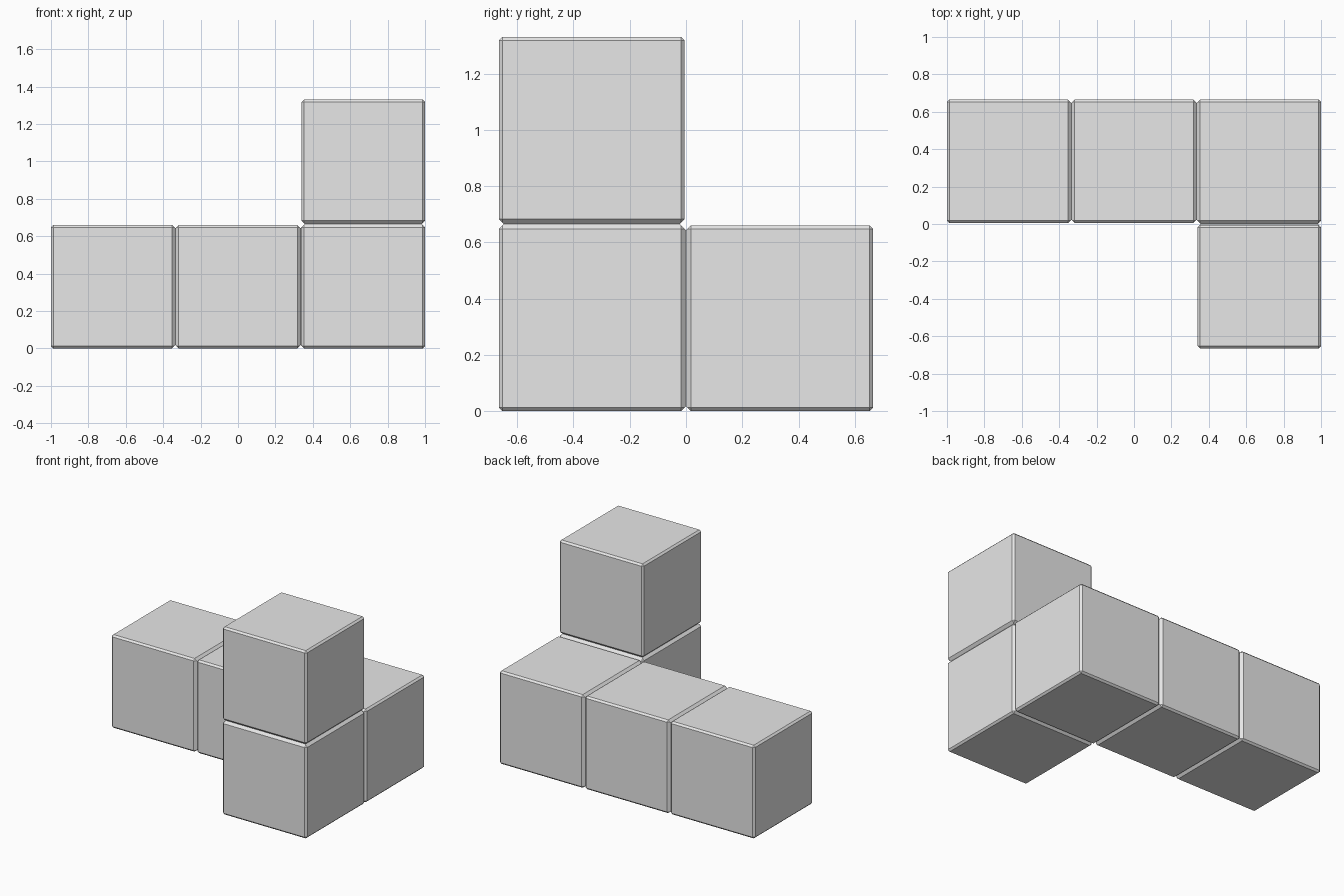
import bpy, bmesh
from mathutils import Vector

if "Cube" in bpy.data.objects:
    bpy.data.objects.remove(bpy.data.objects["Cube"])

PITCH, SIZE, BEVEL = 0.67, 0.66, 0.0125
GAP = (PITCH - SIZE) / 2          # from a cube face to the joint plane

grey = bpy.data.materials.new("light grey")
grey.diffuse_color = (0.8, 0.8, 0.8, 1)
grey.use_nodes = True
grey.node_tree.nodes["Principled BSDF"].inputs["Base Color"].default_value = grey.diffuse_color

# Grid cells: a row of three, one in front of its end, one stacked on that
cells = {
    "left_block": (-1, 1, 0),
    "middle_block": (0, 1, 0),
    "corner_block": (1, 1, 0),
    "front_block": (1, 0, 0),
    "top_block": (1, 0, 1),
}


def block(name, cell):
    bm = bmesh.new()
    bmesh.ops.create_cube(bm, size=SIZE)
    # Chamfered edges
    bmesh.ops.bevel(bm, geom=bm.edges[:], offset=BEVEL, offset_type='OFFSET',
                    segments=1, profile=0.5, affect='EDGES')
    bm.normal_update()
    # Sides that touch a neighbour: carry the chamfer on to the joint plane
    occupied = set(cells.values())
    joints = []
    for f in bm.faces:
        n = tuple(round(c) for c in f.normal)
        if f.calc_area() > 0.1 and tuple(a + b for a, b in zip(cell, n)) in occupied:
            joints.append((f, Vector(n)))
    for f, n in joints:
        centre = f.calc_center_median()
        new = bmesh.ops.extrude_discrete_faces(bm, faces=[f])["faces"][0]
        half = SIZE / 2 - BEVEL
        for v in new.verts:
            v.co = centre + (v.co - centre) * (half - GAP) / half + n * GAP
        bmesh.ops.delete(bm, geom=[new], context='FACES_ONLY')
    me = bpy.data.meshes.new(name)
    bm.to_mesh(me)
    bm.free()
    me.materials.append(grey)
    ob = bpy.data.objects.new(name, me)
    ob.location = (cell[0] * PITCH, (cell[1] - 0.5) * PITCH, cell[2] * PITCH + SIZE / 2)
    bpy.context.collection.objects.link(ob)


for name, cell in cells.items():
    block(name, cell)
